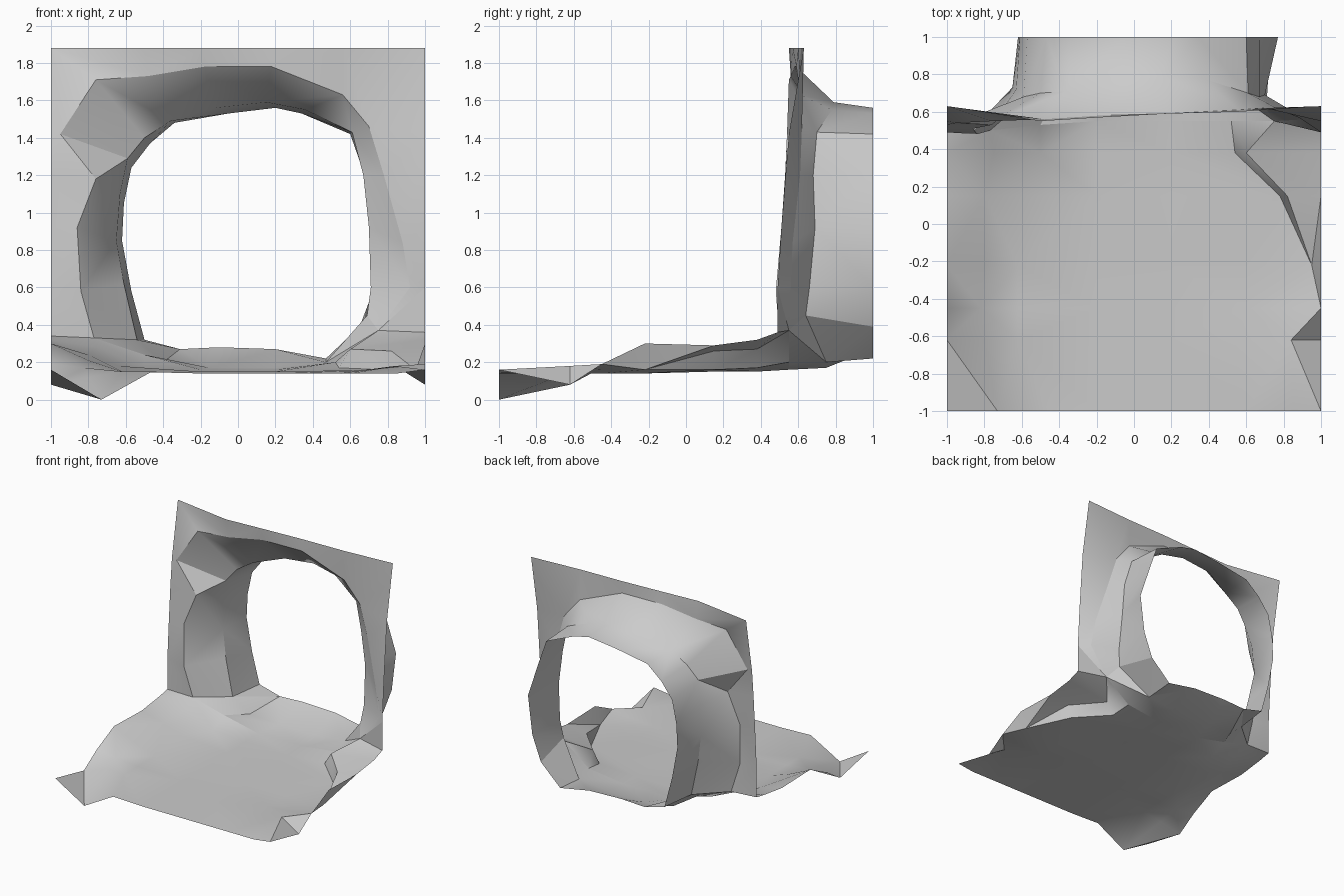
import bpy

def loft(name, rows):
    """Skin a list of equally long point rows into an open faceted sheet."""
    n = len(rows[0])
    verts = [p for r in rows for p in r]
    faces = []
    for i in range(len(rows) - 1):
        for j in range(n - 1):
            a, b, c, d = i*n + j, i*n + j + 1, (i+1)*n + j + 1, (i+1)*n + j
            # alternate the diagonal for an irregular rocky look
            faces += [(a, b, c), (a, c, d)] if (i + j) % 2 else [(a, b, d), (b, c, d)]
    me = bpy.data.meshes.new(name)
    me.from_pydata(verts, [], faces)
    ob = bpy.data.objects.new(name, me)
    bpy.context.collection.objects.link(ob)
    bpy.context.view_layer.objects.active = ob
    ob.select_set(True)
    bpy.ops.object.shade_smooth_by_angle(angle=0.6)
    ob.select_set(False)
    return ob

# ground: per row y, then (x, z) across; both side edges share one profile
ground = {
    -1.0: [(-1, .16), (-.73, 0), (-.46, .15), (-.2, .14), (.2, .14), (.6, .14), (.85, .14), (1, .16)],
    -.62: [(-1, .08), (-.8, .12), (-.62, .15), (-.2, .14), (.2, .14), (.54, .14), (.84, .18), (1, .08)],
    -.45: [(-1, .19), (-.82, .17), (-.62, .15), (-.2, .14), (.2, .14), (.6, .14), (.86, .16), (1, .19)],
    -.22: [(-1, .30), (-.8, .21), (-.62, .15), (-.2, .14), (.2, .14), (.6, .14), (.95, .16), (1, .30)],
    .15: [(-1, .29), (-.8, .24), (-.64, .18), (-.2, .15), (.2, .15), (.78, .16), (.82, .26), (1, .29)],
    .38: [(-1, .32), (-.75, .28), (-.5, .17), (-.2, .15), (.2, .15), (.54, .17), (.6, .27), (1, .32)],
}
rows = [[(x, y, z) for x, z in r] for y, r in ground.items()]
threshold = [(-1, .49, .34), (-.77, .5, .33), (-.5, .53, .24), (-.2, .55, .16),
             (.2, .55, .16), (.52, .55, .2), (.75, .55, .37), (1, .49, .36)]
loft("ground", rows + [threshold])

# tunnel floor, from threshold to the open back
mid_floor = [(-.54, .7, .32), (-.4, .73, .2), (-.15, .75, .17), (.2, .75, .17), (.47, .75, .2), (.69, .64, .45)]
back_floor = [(-.5, 1, .32), (-.31, 1, .27), (-.1, 1, .28), (.2, 1, .27), (.47, 1, .22), (.65, 1, .39)]
loft("tunnel_floor", [threshold[1:-1], mid_floor, back_floor])

# rock wall: outer rectangle to the rim of the opening
outer = [threshold[0], (-1, .49, .6), (-1, .51, .92), (-1, .53, 1.2), (-1, .55, 1.42), (-1, .63, 1.88),
         (-.5, .55, 1.88), (-.18, .57, 1.88), (.18, .59, 1.88), (.56, .6, 1.88),
         (1, .63, 1.88), (1, .55, 1.42), (1, .51, .92), (1, .49, .6), threshold[-1]]
rim = [threshold[1], (-.84, .48, .58), (-.86, .51, .92), (-.76, .53, 1.18), (-.95, .54, 1.42), (-.76, .55, 1.71),
       (-.48, .56, 1.73), (-.18, .58, 1.78), (.18, .59, 1.78), (.56, .61, 1.63),
       (.7, .62, 1.46), (.78, .61, 1.2), (.88, .57, .84), (.92, .56, .6), threshold[-2]]
loft("rock_wall", [outer, rim])

# tunnel vault: staggered rock ring between the rim and the open end
middle = [mid_floor[0], (-.61, .71, .62), (-.65, .73, .85), (-.63, .72, 1.1), (-.59, .68, 1.29), (-.5, .7, 1.4),
          (-.36, .71, 1.49), (-.12, .79, 1.56), (.15, .79, 1.59), (.36, .78, 1.55),
          (.61, .7, 1.43), (.67, .68, 1.2), (.7, .69, .92), (.71, .66, .6), mid_floor[-1]]
back = [back_floor[0], (-.57, 1, .58), (-.62, 1, .85), (-.61, 1, 1.05), (-.57, 1, 1.24), (-.47, 1, 1.37),
        (-.34, 1, 1.48), (-.05, 1, 1.53), (.2, 1, 1.56), (.34, 1, 1.53),
        (.6, 1, 1.42), (.67, 1, 1.22), (.77, 1, .92), (.73, 1, .6), back_floor[-1]]
loft("tunnel_vault", [rim, middle, back])
